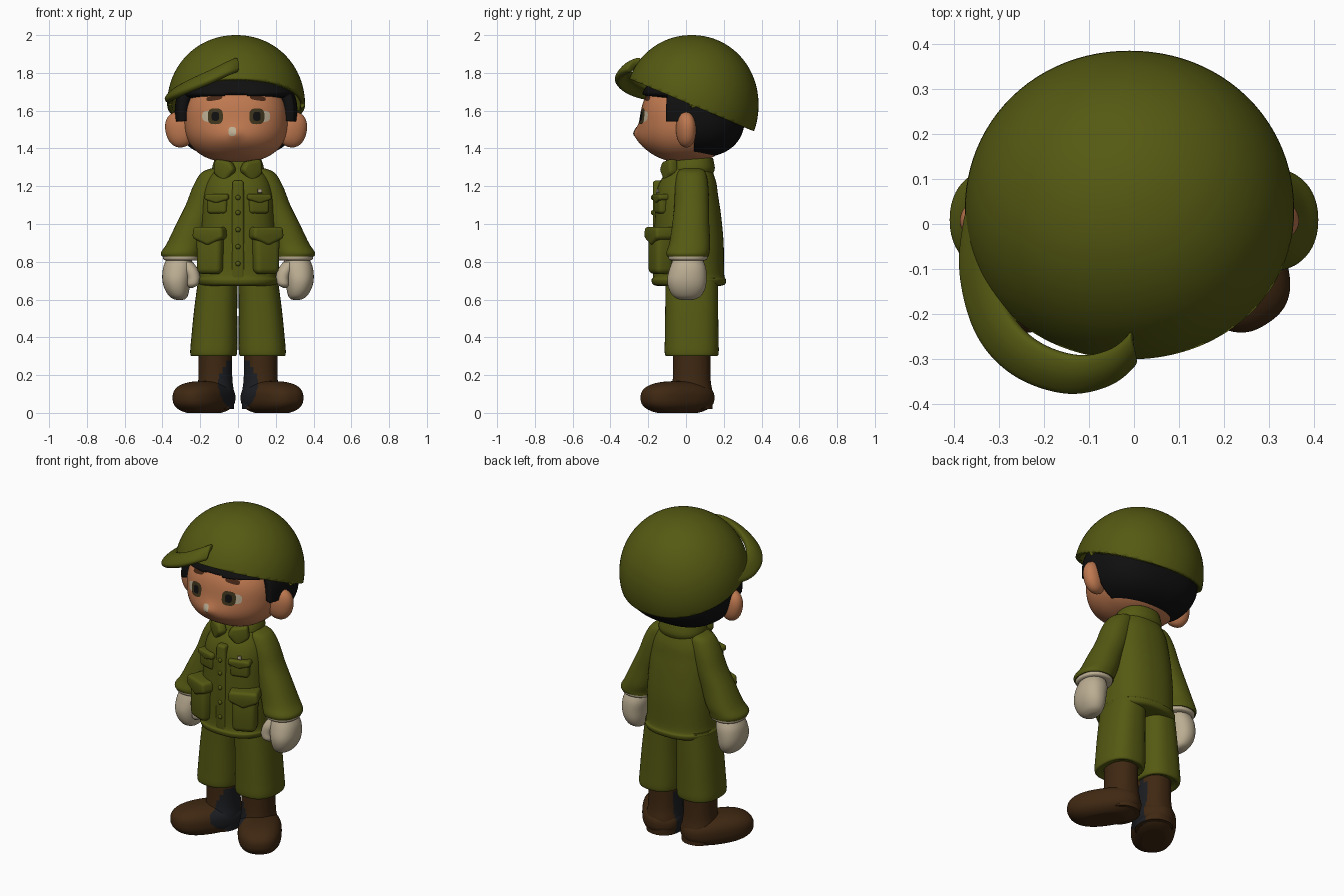
import bpy, bmesh
from math import sin, cos, pi, radians, exp, copysign
from mathutils import Matrix, Vector

if "Cube" in bpy.data.objects:
    bpy.data.objects.remove(bpy.data.objects["Cube"])


def material(name, rgb):
    m = bpy.data.materials.new(name)
    m.use_nodes = True
    m.diffuse_color = (*rgb, 1)
    bsdf = m.node_tree.nodes["Principled BSDF"]
    bsdf.inputs["Base Color"].default_value = (*rgb, 1)
    bsdf.inputs["Roughness"].default_value = 0.8
    return m


GREEN = material("olive green", (.09, .1, .006))
SKIN = material("skin", (.52, .19, .08))
BROWN = material("boot brown", (.05, .021, .006))
BLACK = material("hair black", (.005, .005, .005))
CREAM = material("glove cream", (.5, .42, .29))
SLATE = material("slate patch", (.012, .013, .016))
IRIS = material("iris brown", (.05, .035, .012))
BROW = material("brow brown", (.06, .02, .008))


def finish(name, bm, *mats, rule=None, angle=50):
    bmesh.ops.recalc_face_normals(bm, faces=bm.faces)
    for f in bm.faces:
        f.smooth = True
        if rule and rule(f.calc_center_median()):
            f.material_index = 1
    me = bpy.data.meshes.new(name)
    bm.to_mesh(me)
    bm.free()
    for m in mats:
        me.materials.append(m)
    if angle:
        me.set_sharp_from_angle(angle=radians(angle))
    ob = bpy.data.objects.new(name, me)
    bpy.context.collection.objects.link(ob)
    return ob


def smooth_path(pts, steps=5):
    """Points along a smooth curve through the given tuples."""
    out = []
    for i in range(len(pts) - 1):
        a, b, c, d = (pts[max(0, min(len(pts) - 1, i + k))] for k in (-1, 0, 1, 2))
        for j in range(steps):
            t = j / steps
            out.append([q + t / 2 * (r - p + t * (2*p - 5*q + 4*r - s + t * (3*q - p - 3*r + s)))
                        for p, q, r, s in zip(a, b, c, d)])
    return out + [list(pts[-1])]


def oval(t, power):
    c, s = cos(t), sin(t)
    return copysign(abs(c) ** (2 / power), c), copysign(abs(s) ** (2 / power), s)


def loft(name, rings, *mats, side=1, power=2.2, n=48, rule=None):
    """Solid through level rings given as x, y, z, x radius, y radius."""
    bm = bmesh.new()
    loops = []
    for x, y, z, rx, ry in smooth_path(rings):
        pts = [oval(2 * pi * i / n, power) for i in range(n)]
        loops.append([bm.verts.new((side * x + rx * u, y + ry * v, z)) for u, v in pts])
    for a, b in zip(loops, loops[1:]):
        for i in range(n):
            bm.faces.new((a[i], a[(i + 1) % n], b[(i + 1) % n], b[i]))
    bm.faces.new(loops[0])
    bm.faces.new(loops[-1])
    return finish(name, bm, *mats, rule=rule)


def blob_mesh(centre, radii, power=2.0, rot=None, u=64, v=40):
    bm = bmesh.new()
    bmesh.ops.create_uvsphere(bm, u_segments=u, v_segments=v, radius=1)
    for vert in bm.verts:
        d = vert.co.normalized()
        d /= sum(abs(k) ** power for k in d) ** (1 / power)
        p = Vector(k * r for k, r in zip(d, radii))
        vert.co = Vector(centre) + (rot @ p if rot else p)
    return bm


def plate(name, outline, depth, loc, turn, mat, bevel=.018):
    """Padded panel: an x-z outline given thickness, then turned about z."""
    bm = bmesh.new()
    rot = Matrix.Rotation(turn, 3, 'Z')
    front, back = ([bm.verts.new(Vector(loc) + rot @ Vector((x, y, z))) for x, z in outline]
                   for y in (-depth / 2, depth / 2))
    bm.faces.new(front)
    bm.faces.new(back)
    n = len(outline)
    for i in range(n):
        bm.faces.new((front[i], front[(i + 1) % n], back[(i + 1) % n], back[i]))
    ob = finish(name, bm, mat, angle=None)
    mod = ob.modifiers.new("soft edge", 'BEVEL')
    mod.width, mod.segments = bevel, 4
    return ob


# Head
HEAD, HEAD_R, HEAD_P = Vector((-.01, 0, 1.55)), (.275, .24, .225), 2.4


def bulge(x, z):
    muzzle = .033 * exp(-((z - 1.45) / .08) ** 2 - ((x + .015) / .16) ** 2)
    return muzzle + .014 * exp(-((z - 1.48) / .03) ** 2 - ((x + .015) / .03) ** 2)


def face_y(x, z):
    k = abs((x - HEAD.x) / HEAD_R[0]) ** HEAD_P + abs((z - HEAD.z) / HEAD_R[2]) ** HEAD_P
    return HEAD.y - HEAD_R[1] * max(0, 1 - k) ** (1 / HEAD_P) - bulge(x, z)


bm = blob_mesh(HEAD, HEAD_R, HEAD_P, u=96, v=64)
for v in bm.verts:
    if v.co.y < 0:
        v.co.y -= bulge(v.co.x, v.co.z) * min(1, -v.co.y / .1)
finish("head", bm, SKIN)
loft("neck", [(0, .03, 1.27, .085, .08), (0, .03, 1.4, .09, .085)], SKIN)
for s, side in ((1, "left"), (-1, "right")):
    tilt = Matrix.Rotation(s * .2, 3, 'Y') @ Matrix.Rotation(s * .25, 3, 'Z')
    finish(side + "_ear", blob_mesh((s * .3 - .01, 0, 1.5), (.075, .05, .095), 2.2, tilt), SKIN)


# Painted face
def face_patch(name, x, z, rx, rz, mat, lift, tilt=0.0, power=3, n=28):
    bm = bmesh.new()
    rings = []
    for k in (.15, .4, .7, 1):
        ring = []
        for i in range(n):
            u, w = oval(2 * pi * i / n, power)
            px, pz = x + k * rx * u, z + k * (rz * w + tilt * rx * u)
            ring.append(bm.verts.new((px, face_y(px, pz) - lift, pz)))
        rings.append(ring)
    bm.faces.new(rings[0])
    for a, b in zip(rings, rings[1:]):
        for i in range(n):
            bm.faces.new((a[i], a[(i + 1) % n], b[(i + 1) % n], b[i]))
    finish(name, bm, mat)


for s, side in ((1, "left"), (-1, "right")):
    x = s * .11 - .01
    face_patch(side + "_eye_white", x + s * .022, 1.57, .048, .03, CREAM, .003)
    face_patch(side + "_iris", x, 1.57, .04, .042, IRIS, .005)
    face_patch(side + "_pupil", x, 1.57, .02, .024, BLACK, .007)
    face_patch(side + "_brow", x + s * .005, 1.667, .042, .013, BROW, .004, -s * .15)
face_patch("nose_dab", -.03, 1.49, .02, .024, CREAM, .003)

# Hair shell with fringe, sideburns and nape
bm = blob_mesh((-.01, .033, 1.585), (.325, .28, .235), 2.5, u=128, v=90)


def is_hair(c):
    return c.z > 1.69 or (c.y > -.1 and c.z > 1.54) or c.y > .045


bmesh.ops.delete(bm, geom=[f for f in bm.faces if not is_hair(f.calc_center_median())], context='FACES')
hair = finish("hair", bm, BLACK)
mod = hair.modifiers.new("thickness", 'SOLIDIFY')
mod.thickness, mod.offset = .06, -1

# Cap: dome cut along a tilted rim, then a brim swung to one side
CAP = Vector((-.01, .03, 1.63))
bm = blob_mesh(CAP, (.365, .354, .37), 2.05, u=96, v=64)
bmesh.ops.bisect_plane(bm, geom=bm.verts[:] + bm.edges[:] + bm.faces[:], plane_co=CAP,
                       plane_no=(0, -.42, -1), clear_outer=True)
dome = finish("cap_dome", bm, GREEN)
mod = dome.modifiers.new("thickness", 'SOLIDIFY')
mod.thickness, mod.offset = .025, -1

edge = smooth_path([(-.365, .03, 1.65), (-.38, -.1, 1.645), (-.345, -.24, 1.665), (-.265, -.33, 1.7),
                    (-.15, -.37, 1.745), (-.055, -.35, 1.785), (0, -.3, 1.805)], 4)
bm = bmesh.new()
rows = []
for t in (0, .25, .5, .75, 1):
    row = []
    for x, y, z in edge:
        p = Vector((x, y, z))
        inner = Vector((CAP.x + .8 * (x - CAP.x), CAP.y + .8 * (y - CAP.y), z + .06))
        row.append(bm.verts.new(inner.lerp(p, t) + Vector((0, 0, .02 * sin(pi * t)))))
    rows.append(row)
for a, b in zip(rows, rows[1:]):
    for i in range(len(edge) - 1):
        bm.faces.new((a[i], a[i + 1], b[i + 1], b[i]))
brim = finish("cap_brim", bm, GREEN, angle=None)
mod = brim.modifiers.new("thickness", 'SOLIDIFY')
mod.thickness, mod.offset = .04, 0
brim.modifiers.new("rounding", 'SUBSURF').levels = 2

# Jacket
loft("jacket_body", [(0, .015, .672, .185, .165), (0, .015, .68, .208, .19), (0, .015, .705, .217, .198),
                     (0, .015, .735, .208, .187), (0, .015, .9, .205, .184), (0, .01, 1.05, .198, .175),
                     (0, .005, 1.15, .188, .165), (0, .01, 1.22, .17, .15), (0, .02, 1.28, .137, .12),
                     (0, .03, 1.33, .1, .09)], GREEN, power=2.4)
loft("collar_band", [(0, .025, 1.25, .125, .11), (0, .03, 1.29, .137, .122), (0, .035, 1.33, .128, .112),
                     (0, .04, 1.35, .115, .1), (0, .04, 1.345, .095, .08)], GREEN)
plate("button_placket", [(-.035, .69), (.035, .69), (.03, 1.23), (-.03, 1.23)], .05,
      (0, -.15, 0), 0, GREEN, .015)
for z in (.79, .88, .97, 1.06, 1.14):
    finish("button", blob_mesh((0, -.176, z), (.013, .01, .013), u=16, v=12), GREEN)
plate("badge", [(-.012, -.01), (.012, -.01), (.012, .01), (-.012, .01)], .009,
      (.115, -.15, 1.175), .35, CREAM, .002)

FLAP = [(-.5, .5), (.5, .5), (.54, -.1), (0, -.5), (-.54, -.1)]
POCKET = [(-.5, .5), (.5, .5), (.47, -.5), (-.47, -.5)]
for s, side in ((1, "left"), (-1, "right")):
    def sized(shape, w, h):
        return [(x * w, z * h) for x, z in shape]
    plate(side + "_lower_pocket", sized(POCKET, .145, .22), .1, (s * .143, -.135, .845), s * .4, GREEN, .03)
    plate(side + "_lower_flap", sized(FLAP, .165, .1), .115, (s * .143, -.138, .935), s * .4, GREEN)
    plate(side + "_chest_pocket", sized(POCKET, .115, .1), .05, (s * .108, -.132, 1.105), s * .3, GREEN)
    plate(side + "_chest_flap", sized(FLAP, .125, .05), .062, (s * .108, -.134, 1.135), s * .3, GREEN, .012)
    plate(side + "_collar_flap", [(s * x, z) for x, z in
          ((-.055, .0), (.005, -.07), (.07, -.015), (.06, .06), (-.03, .045))], .055,
          (s * .062, -.095, 1.285), s * .5, GREEN)

    # Sleeves, cuffs and mittens
    loft(side + "_sleeve", [(.1, .03, 1.295, .04, .05), (.125, .03, 1.27, .07, .075), (.155, .03, 1.2, .083, .088),
                            (.19, .03, 1.1, .087, .092), (.235, .025, 1, .092, .098), (.275, .02, .9, .1, .108),
                            (.3, .01, .85, .107, .114), (.3, .01, .828, .103, .11)], GREEN, side=s)
    loft(side + "_cuff", [(.3, .01, .84, .098, .104), (.3, .01, .815, .096, .102),
                          (.3, .01, .807, .085, .09)], CREAM, side=s)
    loft(side + "_mitten", [(.31, .01, .82, .065, .075), (.318, .01, .77, .078, .095), (.325, .005, .71, .076, .104),
                            (.323, .005, .66, .067, .097), (.316, .005, .62, .05, .075),
                            (.31, .005, .602, .03, .045), (.31, .005, .598, .01, .015)], CREAM, side=s)
    loft(side + "_thumb", [(.27, -.02, .8, .03, .04), (.25, -.035, .76, .038, .045), (.236, -.045, .715, .035, .04),
                           (.24, -.05, .68, .03, .033), (.248, -.05, .662, .01, .012)], CREAM, side=s)

    # Trousers
    loft(side + "_trouser_leg", [(.128, .03, .31, .09, .11), (.129, .03, .3, .115, .133), (.129, .03, .32, .124, .143),
                                 (.125, .03, .4, .122, .142), (.118, .03, .55, .114, .14),
                                 (.105, .03, .72, .104, .138)], GREEN, side=s, power=2.5)

    # Boots with a dark patch on the inner side
    def inner_patch(c):
        return s * c.x < .105 - .06 * ((c.z - .15) / .13) ** 2 and c.y < .07 and c.z > .015
    loft(side + "_boot_shaft", [(.12, .03, .02, .098, .11), (.12, .03, .1, .1, .112), (.12, .03, .18, .09, .1),
                                (.12, .03, .33, .088, .1)], BROWN, SLATE, side=s, n=96, rule=inner_patch)
    bm = blob_mesh((s * .18, -.045, .08), (.123, .21, .088), 2.5, Matrix.Rotation(s * .59, 3, 'Z'), 96, 64)
    for v in bm.verts:
        v.co.z = max(v.co.z, 0)
    finish(side + "_boot_foot", bm, BROWN, SLATE, rule=inner_patch)
